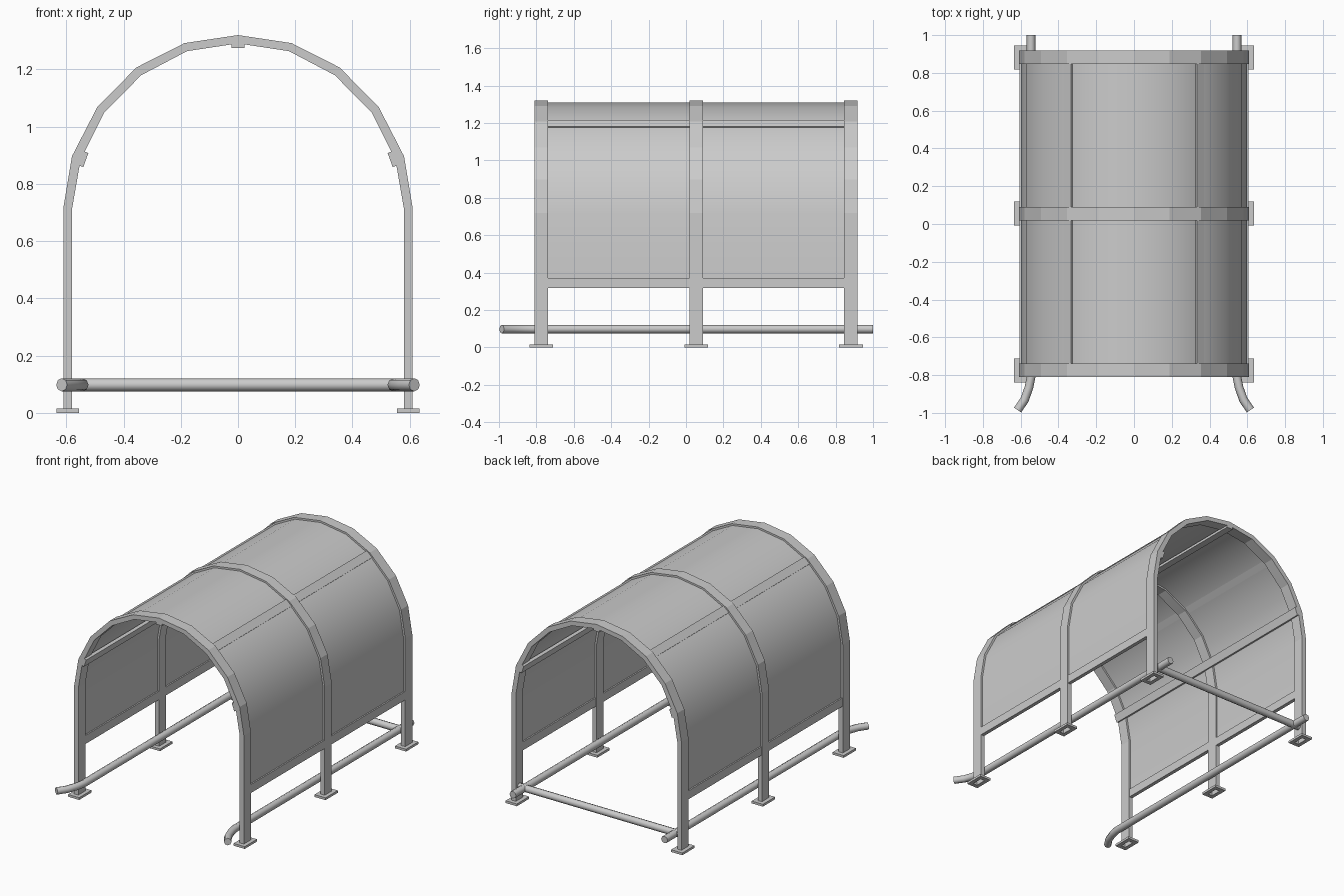
import bpy, bmesh, math
from mathutils import Vector, Matrix

if "Cube" in bpy.data.objects:
    bpy.data.objects.remove(bpy.data.objects["Cube"])

# Half arch profile: outer and inner edges, leg foot to crown
OUT = [(.61, 0), (.61, .718), (.58, .897), (.492, 1.068), (.355, 1.207), (.187, 1.292), (0, 1.32)]
INN = [(.58, 0), (.58, .712), (.55, .885), (.467, 1.05), (.338, 1.18), (.178, 1.264), (0, 1.291)]
HOOP_Y = [-.775, .055, .882]
HALF = .036


def profile(t, base):
    """Full arch polyline at depth t (0 outer, 1 inner), starting at height base."""
    h = [Vector(a).lerp(Vector(b), t) for a, b in zip(OUT, INN)]
    h[0].y = base
    return [(-p.x, p.y) for p in h] + [tuple(p) for p in reversed(h[:-1])]


def finish(name, bm, smooth=None):
    bmesh.ops.recalc_face_normals(bm, faces=bm.faces)
    me = bpy.data.meshes.new(name)
    bm.to_mesh(me)
    bm.free()
    ob = bpy.data.objects.new(name, me)
    bpy.context.collection.objects.link(ob)
    if smooth:
        bpy.context.view_layer.objects.active = ob
        ob.select_set(True)
        bpy.ops.object.shade_smooth_by_angle(angle=math.radians(smooth))
        ob.select_set(False)
    return ob


def arch(name, y0, y1, t0, t1, base, caps, smooth=None):
    """Rectangular section swept along the arch."""
    bm = bmesh.new()
    rings = []
    for a, b in zip(profile(t0, base), profile(t1, base)):
        rings.append([bm.verts.new(c) for c in
                      ((a[0], y0, a[1]), (a[0], y1, a[1]), (b[0], y1, b[1]), (b[0], y0, b[1]))])
    for r, s in zip(rings, rings[1:]):
        for i in range(4):
            j = (i + 1) % 4
            bm.faces.new((r[i], r[j], s[j], s[i]))
    if caps:
        bm.faces.new(rings[0])
        bm.faces.new(rings[-1])
    return finish(name, bm, smooth)


def bar(name, x, z, w, h, y0, y1, angle=0):
    """Long box along y, turned about y."""
    bm = bmesh.new()
    bmesh.ops.create_cube(bm, size=1)
    bm.transform(Matrix.Translation((x, (y0 + y1) / 2, z)) @ Matrix.Rotation(angle, 4, 'Y')
                 @ Matrix.Diagonal((w, y1 - y0, h, 1)))
    return finish(name, bm)


def foot(name, x, y):
    """Foot plate with an opening under the hollow leg."""
    bm = bmesh.new()
    rings = []
    for sx, sy in ((-1, -1), (1, -1), (1, 1), (-1, 1)):
        rings.append([bm.verts.new((x + sx * a, y + sy * b, z)) for a, b, z in
                      ((.04, .063, 0), (.04, .063, .015), (.015, HALF, .015), (.015, HALF, 0))])
    for k in range(4):
        r, s = rings[k], rings[(k + 1) % 4]
        for i in range(4):
            j = (i + 1) % 4
            bm.faces.new((r[i], r[j], s[j], s[i]))
    return finish(name, bm)


def pipe(name, pts, r=.023):
    cu = bpy.data.curves.new(name, 'CURVE')
    cu.dimensions = '3D'
    cu.bevel_depth, cu.bevel_resolution, cu.use_fill_caps = r, 2, True
    sp = cu.splines.new('POLY')
    sp.points.add(len(pts) - 1)
    for p, c in zip(sp.points, pts):
        p.co = (*c, 1)
    ob = bpy.data.objects.new(name, cu)
    bpy.context.collection.objects.link(ob)


# Hoops and foot plates
for n, y in enumerate(HOOP_Y):
    arch(f"hoop_{n}", y - HALF, y + HALF, 0, 1, 0, False)
    for s in (-1, 1):
        foot(f"foot_plate_{n}_{s}", s * .595, y)

# Cover sheets with their edge rails, one bay at a time
for n in range(2):
    y0, y1 = HOOP_Y[n] + HALF, HOOP_Y[n + 1] - HALF
    arch(f"cover_sheet_{n}", y0, y1, .4, .6, .33, True, 40)
    for s in (-1, 1):
        bar(f"lower_rail_{n}_{s}", s * .595, .344, .024, .055, y0, y1)
        bar(f"shoulder_rail_{n}_{s}", s * .3475, 1.1925, .052, .014, y0, y1, s * math.radians(42))

# Inner purlins
E0, E1 = HOOP_Y[0] - HALF, HOOP_Y[2] + HALF
bar("crown_purlin", 0, 1.283, .045, .017, E0, E1)
for s in (-1, 1):
    bar(f"side_purlin_{s}", s * .541, .887, .02, .052, E0, E1, -s * math.radians(20))

# Ground rails with flared front ends, and rear cross rail
for s in (-1, 1):
    pipe(f"ground_rail_{s}", [(s * x, y, .098) for x, y in
         ((.545, 1), (.545, -.81), (.556, -.865), (.579, -.93), (.616, -.985))])
pipe("rear_cross_rail", [(-.585, .882, .098), (.585, .882, .098)])
